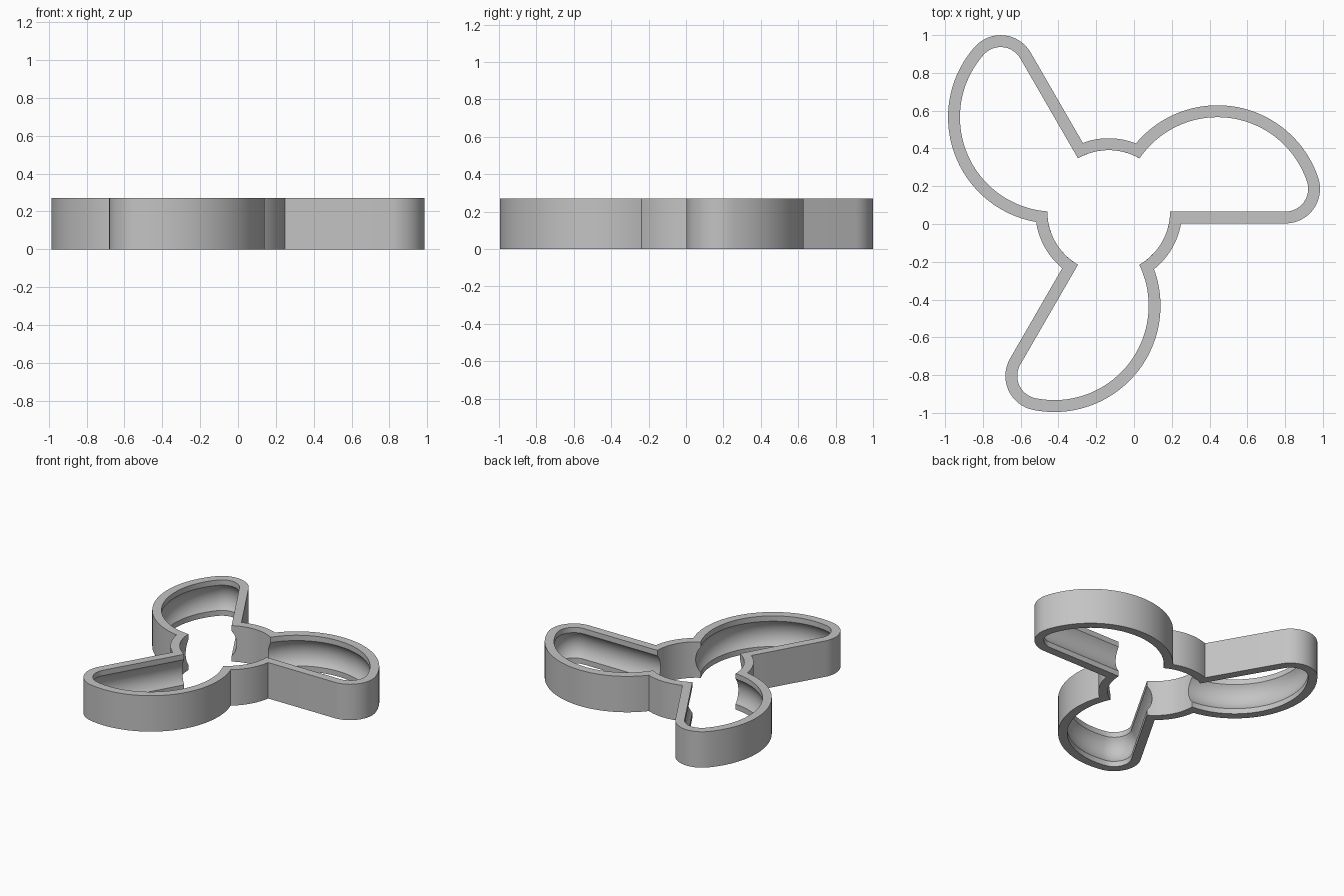
import bpy
import bmesh
from math import sin, cos, sqrt, atan2, asin, pi, radians

cube = bpy.data.objects.get("Cube")
if cube:
    bpy.data.objects.remove(cube, do_unlink=True)

# Main dimensions
CENTRE = (-0.134, 0.066)
HEIGHT = 0.27
WALL = 0.063
HUB = 0.325            # inner hub radius
BELLY_X = 0.576        # centre of the large blade arc
TIP = (0.936, 0.12)    # centre of the small tip arc
TIP_R = 0.12
LIP = 0.04             # flat lip above and below the groove
DEPTH = 0.035          # groove depth


def arc(cx, cy, r, start, end, steps):
    angles = [start + (end - start) * i / steps for i in range(steps + 1)]
    return [(cx + r * cos(a), cy + r * sin(a)) for a in angles]


def contour(hub, d):
    """Three-blade outline: hub circle joined with blades grown outward by d."""
    dx = TIP[0] - BELLY_X
    tangent = atan2(TIP[1], dx)
    belly = TIP_R + sqrt(dx * dx + TIP[1] ** 2) + d
    # where the blade edges meet the hub circle
    root_x = sqrt(hub * hub - d * d)
    meet_x = (hub * hub - belly * belly + BELLY_X ** 2) / (2 * BELLY_X)
    meet_y = sqrt(hub * hub - meet_x * meet_x)
    blade = [(root_x, -d)]
    blade += arc(*TIP, TIP_R + d, -pi / 2, tangent, 16)
    blade += arc(BELLY_X, 0, belly, tangent, atan2(meet_y, meet_x - BELLY_X), 48)[1:]
    blade += arc(0, 0, hub, atan2(meet_y, meet_x),
                 2 * pi / 3 + atan2(-d, root_x), 16)[1:-1]
    points = []
    for k in range(3):
        c, s = cos(k * 2 * pi / 3), sin(k * 2 * pi / 3)
        points += [(CENTRE[0] + x * c - y * s, CENTRE[1] + x * s + y * c)
                   for x, y in blade]
    return points


# Wall section as (hub radius, blade growth, height), going round the wall
section = [(HUB + WALL, WALL, 0), (HUB + WALL, WALL, HEIGHT), (HUB, 0, HEIGHT)]
half = HEIGHT / 2 - LIP
groove_r = (half * half + DEPTH * DEPTH) / (2 * DEPTH)
sweep = asin(half / groove_r)
STEPS = 12
for i in range(STEPS + 1):
    a = sweep * (1 - 2 * i / STEPS)
    growth = max(0, groove_r * cos(a) - groove_r + DEPTH)
    section.append((HUB, growth, HEIGHT / 2 + groove_r * sin(a)))
section.append((HUB, 0, 0))

# Loft the section rings into one closed frame
bm = bmesh.new()
rings = [[bm.verts.new((x, y, z)) for x, y in contour(hub, d)]
         for hub, d, z in section]
for i, ring in enumerate(rings):
    following = rings[(i + 1) % len(rings)]
    for j in range(len(ring)):
        k = (j + 1) % len(ring)
        bm.faces.new((ring[j], ring[k], following[k], following[j]))
bmesh.ops.recalc_face_normals(bm, faces=bm.faces)
mesh = bpy.data.meshes.new("three_blade_frame")
bm.to_mesh(mesh)
bm.free()
frame = bpy.data.objects.new("three_blade_frame", mesh)
bpy.context.collection.objects.link(frame)

# Plain grey finish
grey = bpy.data.materials.new("light_grey")
grey.use_nodes = True
colour = (0.55, 0.55, 0.55, 1)
grey.diffuse_color = colour
grey.node_tree.nodes["Principled BSDF"].inputs["Base Color"].default_value = colour
mesh.materials.append(grey)

# Smooth curves, crisp rims and corners
bpy.ops.object.select_all(action='DESELECT')
frame.select_set(True)
bpy.context.view_layer.objects.active = frame
bpy.ops.object.shade_smooth_by_angle(angle=radians(28))
